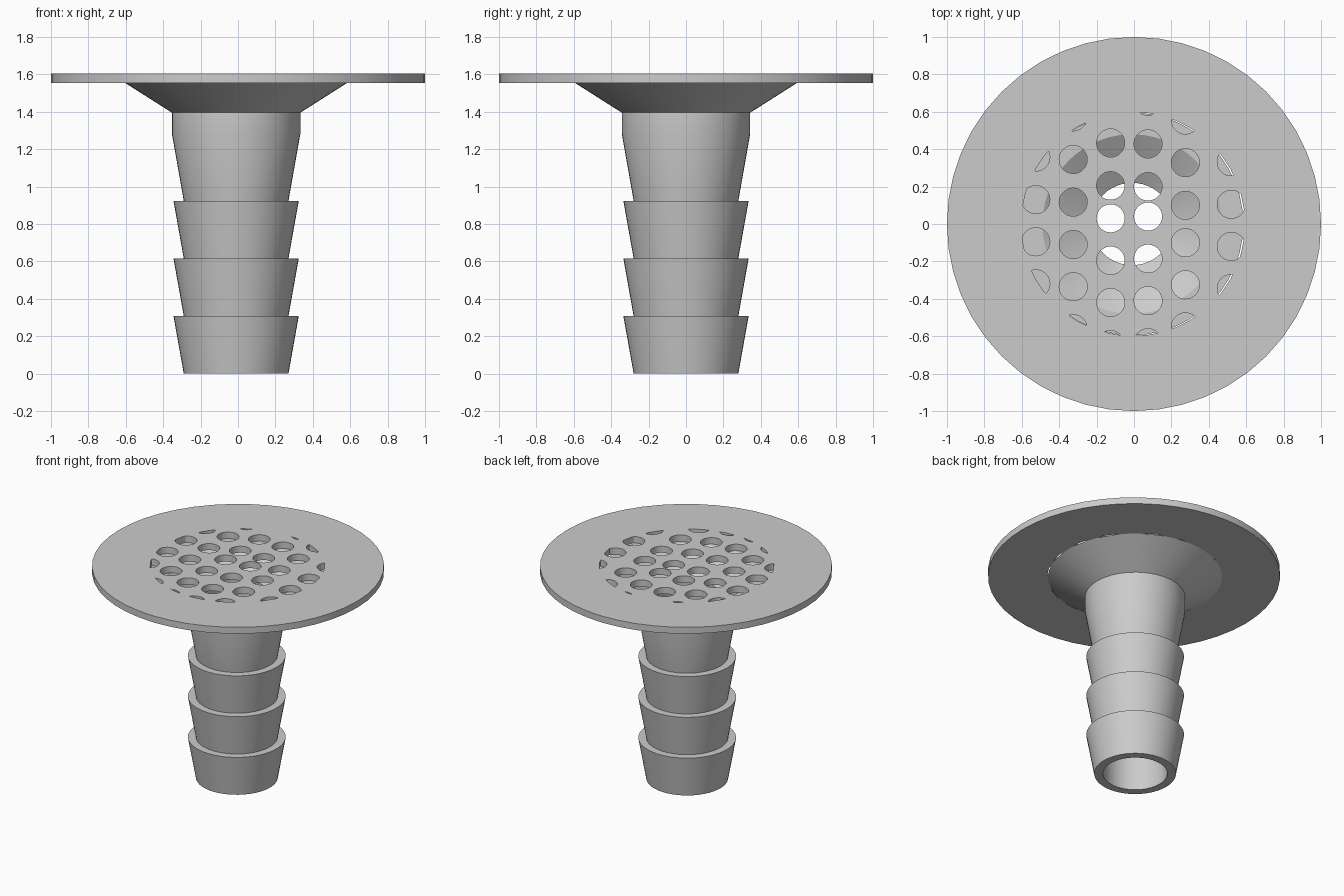
import bpy, bmesh, math
from mathutils import Matrix

cube = bpy.data.objects.get("Cube")
if cube:
    bpy.data.objects.remove(cube, do_unlink=True)

SEGMENTS = 48
AXIS_X = -0.01          # the spigot sits slightly off the flange centre
PLATE_BOTTOM, PLATE_TOP = 1.555, 1.604

grey = bpy.data.materials.new("plain grey")
grey.use_nodes = True
grey.diffuse_color = (0.6, 0.6, 0.6, 1)
grey.node_tree.nodes["Principled BSDF"].inputs["Base Color"].default_value = (0.6, 0.6, 0.6, 1)


def make_object(name, bm):
    mesh = bpy.data.meshes.new(name)
    bmesh.ops.recalc_face_normals(bm, faces=bm.faces)
    bm.to_mesh(mesh)
    bm.free()
    mesh.materials.append(grey)
    obj = bpy.data.objects.new(name, mesh)
    bpy.context.collection.objects.link(obj)
    return obj


def add_cylinder(bm, x, y, radius, bottom, top, segments):
    bmesh.ops.create_cone(bm, cap_ends=True, segments=segments, radius1=radius,
                          radius2=radius, depth=top - bottom,
                          matrix=Matrix.Translation((x, y, (bottom + top) / 2)))


def boolean(obj, cutter, operation):
    mod = obj.modifiers.new("cut", 'BOOLEAN')
    mod.operation, mod.solver, mod.object = operation, 'EXACT', cutter
    cutter.hide_render = True
    bpy.context.view_layer.objects.active = obj
    bpy.ops.object.modifier_apply(modifier=mod.name)
    bpy.data.objects.remove(cutter, do_unlink=True)


def smooth(obj):
    bpy.ops.object.select_all(action='DESELECT')
    obj.select_set(True)
    bpy.context.view_layer.objects.active = obj
    bpy.ops.object.shade_smooth_by_angle(angle=math.radians(25))


# Barbed hose spigot with a hollow funnel, as one closed revolved profile
profile = []
for z in (0, 0.308, 0.616):
    profile += [(0.28, z), (0.335, z + 0.308)]
profile += [(0.28, 0.924), (0.343, 1.28), (0.343, 1.395), (0.595, PLATE_BOTTOM),
            (0.48, PLATE_BOTTOM), (0.22, 1.395), (0.22, 0)]
bm = bmesh.new()
rings = []
for radius, z in profile:
    rings.append([bm.verts.new((AXIS_X + radius * math.cos(a), radius * math.sin(a), z))
                  for a in (math.tau * i / SEGMENTS for i in range(SEGMENTS))])
for k, lower in enumerate(rings):
    upper = rings[(k + 1) % len(rings)]
    for i in range(SEGMENTS):
        j = (i + 1) % SEGMENTS
        bm.faces.new((lower[i], lower[j], upper[j], upper[i]))
spigot = make_object("barbed_spigot", bm)
smooth(spigot)

# Round flange plate
bm = bmesh.new()
add_cylinder(bm, 0, 0, 1, PLATE_BOTTOM, PLATE_TOP, SEGMENTS)
flange = make_object("flange_plate", bm)

# Drain holes: columns of x, first hole above and first hole below the middle
columns = [(-0.525, 0.13, -0.095), (-0.325, 0.117, -0.11), (-0.125, 0.205, 0.03),
           (0.075, 0.2, 0.04), (0.275, 0.1, -0.1), (0.52, 0.105, -0.12)]
bm = bmesh.new()
for x, upper, lower in columns:
    for k in range(4):
        for y in (upper + 0.228 * k, lower - 0.225 * k):
            if math.hypot(x, y) < 0.67:
                add_cylinder(bm, x, y, 0.075, PLATE_BOTTOM - 0.05, PLATE_TOP + 0.05, 32)
holes = make_object("hole_cutter", bm)

# Holes are kept inside the funnel mouth
bm = bmesh.new()
add_cylinder(bm, AXIS_X / 2, 0, 0.598, PLATE_BOTTOM - 0.1, PLATE_TOP + 0.1, SEGMENTS)
boolean(holes, make_object("mouth_limit", bm), 'INTERSECT')
boolean(flange, holes, 'DIFFERENCE')
smooth(flange)
